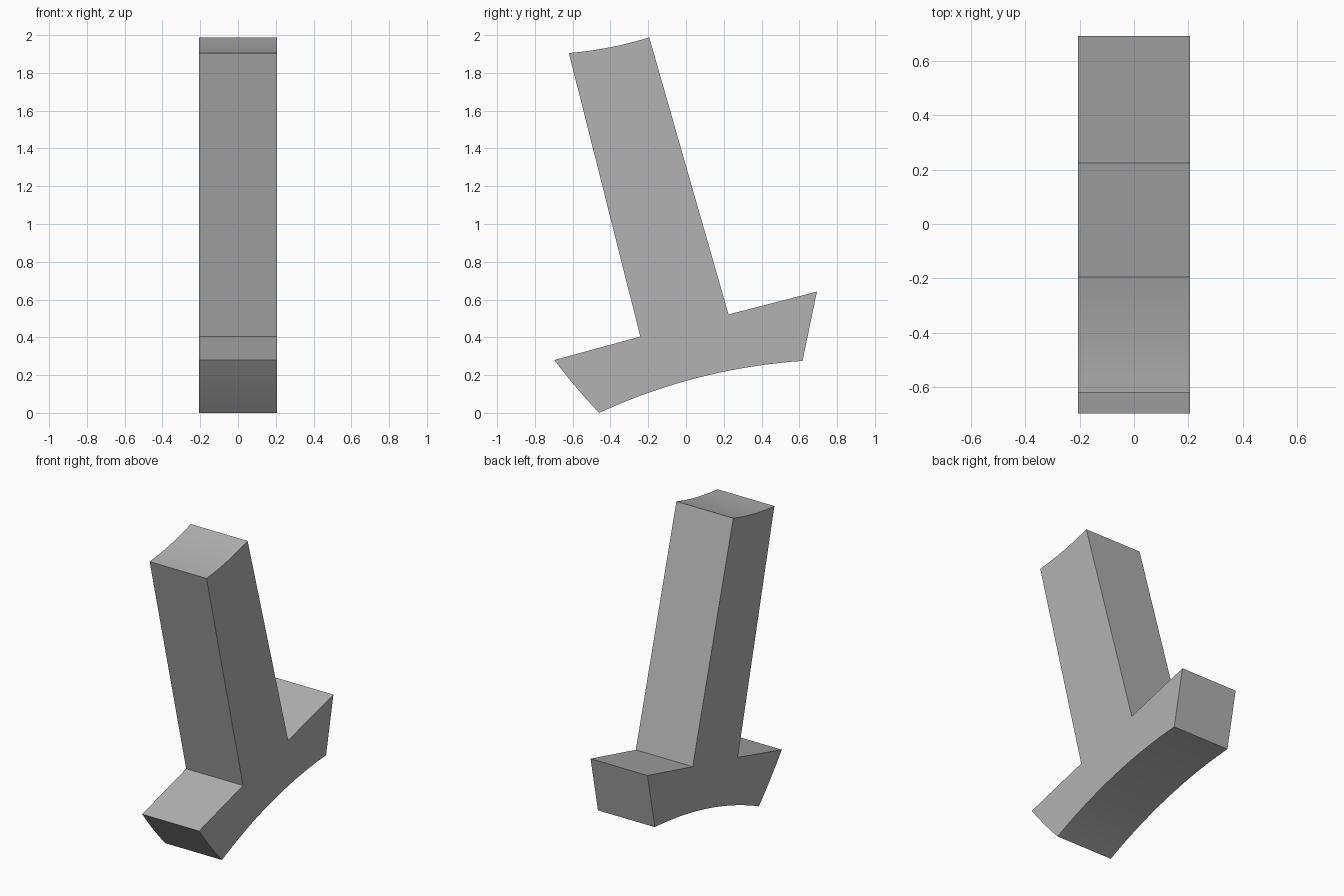
import bpy, bmesh
from mathutils import Vector

cube = bpy.data.objects.get("Cube")
if cube:
    bpy.data.objects.remove(cube, do_unlink=True)

HALF_WIDTH = 0.206

grey = bpy.data.materials.new("plain grey")
grey.use_nodes = True
grey.diffuse_color = (0.45, 0.45, 0.45, 1)
grey.node_tree.nodes["Principled BSDF"].inputs["Base Color"].default_value = grey.diffuse_color


def bowed_edge(start, end, sag, steps):
    """Points from start up to (not including) end, bowed sideways by sag."""
    a, b = Vector(start), Vector(end)
    d = (b - a).normalized()
    side = Vector((-d.y, d.x))
    return [a.lerp(b, i / steps) + side * sag * 4 * (i / steps) * (1 - i / steps)
            for i in range(steps)]


# Side outline (y, z): leaning stem on a tilted foot
outline = (
    bowed_edge((-0.62, 1.905), (-0.157, 2.0), -0.014, 12)        # hollow stem top
    + [Vector((0.225, 0.521)), Vector((0.693, 0.642))]           # back of stem and foot
    + bowed_edge((0.617, 0.275), (-0.46, 0.0), -0.051, 24)       # arched underside
    + bowed_edge((-0.46, 0.0), (-0.697, 0.28), -0.005 * -1, 8)   # toe
    + [Vector((-0.697, 0.28)), Vector((-0.242, 0.404))]          # top of toe
)

# Extrude the outline across the width
bm = bmesh.new()
face = bm.faces.new([bm.verts.new((-HALF_WIDTH, p.x, p.y)) for p in outline])
result = bmesh.ops.extrude_face_region(bm, geom=[face])
moved = [v for v in result["geom"] if isinstance(v, bmesh.types.BMVert)]
bmesh.ops.translate(bm, vec=(2 * HALF_WIDTH, 0, 0), verts=moved)
bmesh.ops.recalc_face_normals(bm, faces=bm.faces)
mesh = bpy.data.meshes.new("stem_and_foot")
bm.to_mesh(mesh)
bm.free()

body = bpy.data.objects.new("stem_and_foot", mesh)
bpy.context.collection.objects.link(body)
mesh.materials.append(grey)

# Smooth the bowed faces, keep the corners sharp
bpy.ops.object.select_all(action="DESELECT")
body.select_set(True)
bpy.context.view_layer.objects.active = body
bpy.ops.object.shade_smooth_by_angle(angle=0.5)
